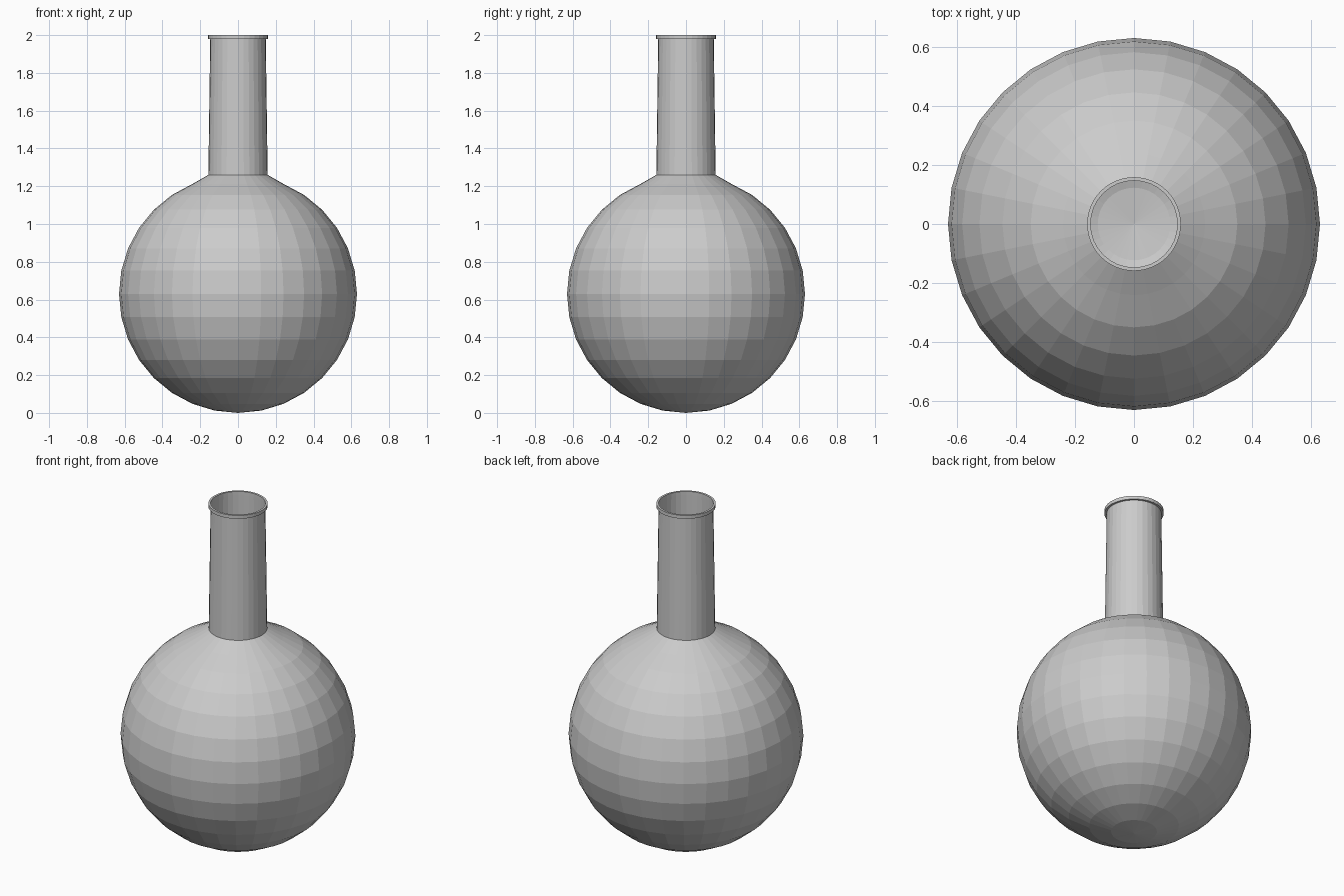
import bpy, bmesh
from math import sin, cos, pi

SEGMENTS = 32
RADIUS = 0.63

if "Cube" in bpy.data.objects:
    bpy.data.objects.remove(bpy.data.objects["Cube"], do_unlink=True)

grey = bpy.data.materials.new("plain grey")
grey.use_nodes = True
colour = (0.6, 0.6, 0.6, 1)
grey.diffuse_color = colour
grey.node_tree.nodes["Principled BSDF"].inputs["Base Color"].default_value = colour


def lathe(name, profile):
    """Turn a list of (radius, height) points around z into a flat-faced object."""
    bm = bmesh.new()
    verts = [bm.verts.new((r, 0, z)) for r, z in profile]
    edges = [bm.edges.new(pair) for pair in zip(verts, verts[1:])]
    bmesh.ops.spin(bm, geom=verts + edges, cent=(0, 0, 0), axis=(0, 0, 1),
                   angle=2 * pi, steps=SEGMENTS, use_merge=True)
    bmesh.ops.remove_doubles(bm, verts=bm.verts, dist=0.0001)
    bmesh.ops.recalc_face_normals(bm, faces=bm.faces)
    # An open shell must face away from its own axis
    side = max(bm.faces, key=lambda f: f.calc_center_median().xy.length)
    if side.normal.xy.dot(side.calc_center_median().xy) < 0:
        bmesh.ops.reverse_faces(bm, faces=bm.faces)
    mesh = bpy.data.meshes.new(name)
    bm.to_mesh(mesh)
    bm.free()
    mesh.materials.append(grey)
    obj = bpy.data.objects.new(name, mesh)
    bpy.context.collection.objects.link(obj)
    return obj


# Round body, left open at the top where the neck begins
rings = [2 * pi * i / SEGMENTS for i in range(SEGMENTS // 2 - 1)]
body = [(RADIUS * sin(a), RADIUS * (1 - cos(a))) for a in rings]
lathe("round_body", body + [(0.157, 1.26)])

# Slightly tapering hollow neck
lathe("neck", [(0.157, 1.26), (0.147, 1.98)])

# Thin flat lip around the mouth
lathe("lip", [(0.147, 1.98), (0.159, 1.98), (0.159, 2.0), (0.147, 2.0), (0.147, 1.98)])
